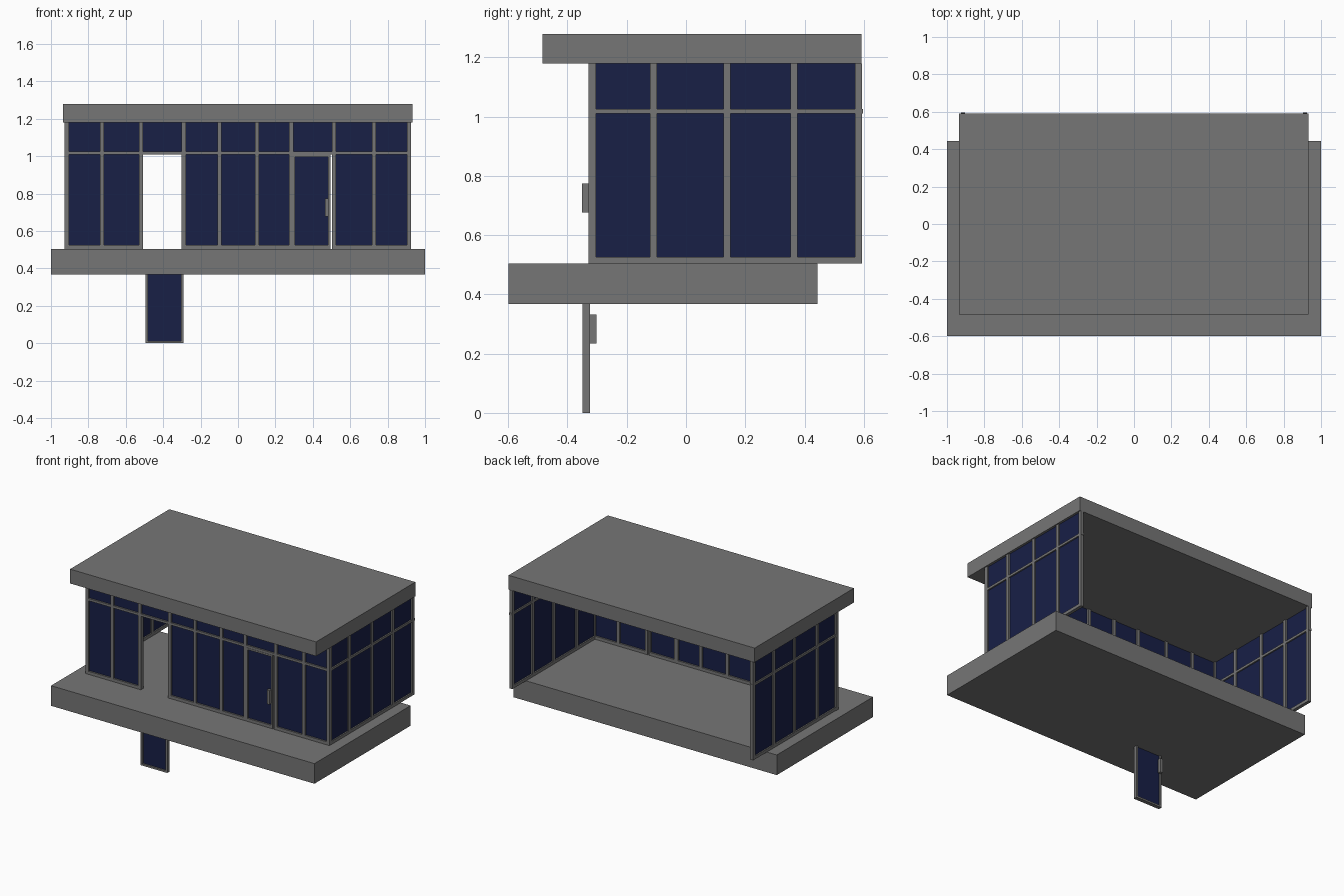
import bpy, bmesh

if "Cube" in bpy.data.objects:
    bpy.data.objects.remove(bpy.data.objects["Cube"])


def material(name, color):
    m = bpy.data.materials.new(name)
    m.diffuse_color = (*color, 1)
    m.use_nodes = True
    m.node_tree.nodes["Principled BSDF"].inputs["Base Color"].default_value = m.diffuse_color
    return m


glass_mat = material("dark_blue_glass", (0.009, 0.014, 0.062))
grey_mat = material("mid_grey", (0.18, 0.18, 0.18))


def boxes(name, parts, mat=grey_mat):
    """One object made of boxes given as (x0, x1, y0, y1, z0, z1)."""
    bm = bmesh.new()
    for x0, x1, y0, y1, z0, z1 in parts:
        vs = bmesh.ops.create_cube(bm, size=1)["verts"]
        for v in vs:
            v.co.x = x1 if v.co.x > 0 else x0
            v.co.y = y1 if v.co.y > 0 else y0
            v.co.z = z1 if v.co.z > 0 else z0
    me = bpy.data.meshes.new(name)
    bm.to_mesh(me)
    bm.free()
    me.materials.append(mat)
    ob = bpy.data.objects.new(name, me)
    bpy.context.collection.objects.link(ob)
    return ob


FLOOR, CEIL = 0.505, 1.18
T0, T1 = 1.010, 1.026          # transom
SILL = 0.526
F0, F1 = -0.329, -0.303        # front wall depth
FG = (-0.318, -0.314)          # front glass depth

# Floor and roof slabs
boxes("floor_slab", [(-1, 1, -0.599, 0.444, 0.367, FLOOR)])
boxes("roof_slab", [(-0.936, 0.932, -0.484, 0.592, CEIL, 1.278)])

# Front wall: posts, transom, sills and panes, with two open door bays
px = [-0.917, -0.727, -0.518, -0.290, -0.098, 0.102, 0.285, 0.514, 0.727, 0.914]
frame = [(x - 0.011, x + 0.011, F0, F1, FLOOR, CEIL) for x in px]
frame.append((px[0], px[-1], F0, F1, T0, T1))
panes = []
for i, (a, b) in enumerate(zip(px, px[1:])):
    panes.append((a, b, *FG, T1, CEIL))
    if i not in (2, 6):
        panes.append((a, b, *FG, SILL, T0))
        frame.append((a, b, F0, F1, FLOOR, SILL))
boxes("front_frame", frame)
boxes("front_glass", panes, glass_mat)

# Side walls, the back stays open
py = [-0.317, -0.110, 0.138, 0.365, 0.582]
for side, s in (("left", -1), ("right", 1)):
    xa, xb = sorted((s * 0.903, s * 0.925))
    frame = [(xa, xb, y - 0.012, y + 0.012, FLOOR, CEIL) for y in py]
    frame.append((xa, xb, py[0], 0.597, T0, T1))
    frame.append((xa, xb, py[0], py[-1], FLOOR, SILL))
    boxes(side + "_frame", frame)
    xm = s * 0.914
    boxes(side + "_glass", [(xm - 0.002, xm + 0.002, py[0], py[-1], SILL, CEIL)], glass_mat)


# Doors: the second is the first one turned over and hanging below the floor
def door(name, flip):
    x0, x1, z0, z1, w = 0.292, 0.494, FLOOR, 1.009, 0.012

    def m(p):
        if not flip:
            return p
        a, b, c, d, e, f = p
        return (-b, -a, -0.653 - d, -0.653 - c, z1 - f, z1 - e)
    rails = [(x0, x0 + w, F0, F1, z0, z1), (x1 - w, x1, F0, F1, z0, z1),
             (x0, x1, F0, F1, z0, SILL), (x0, x1, F0, F1, z1 - w, z1)]
    boxes(name + "_frame", [m(p) for p in rails])
    boxes(name + "_glass", [m((x0 + w, x1 - w, *FG, SILL, z1 - w))], glass_mat)
    boxes(name + "_handle", [m((0.465, 0.485, -0.351, F0, 0.677, 0.774))])


door("right_door", False)
door("lower_door", True)
